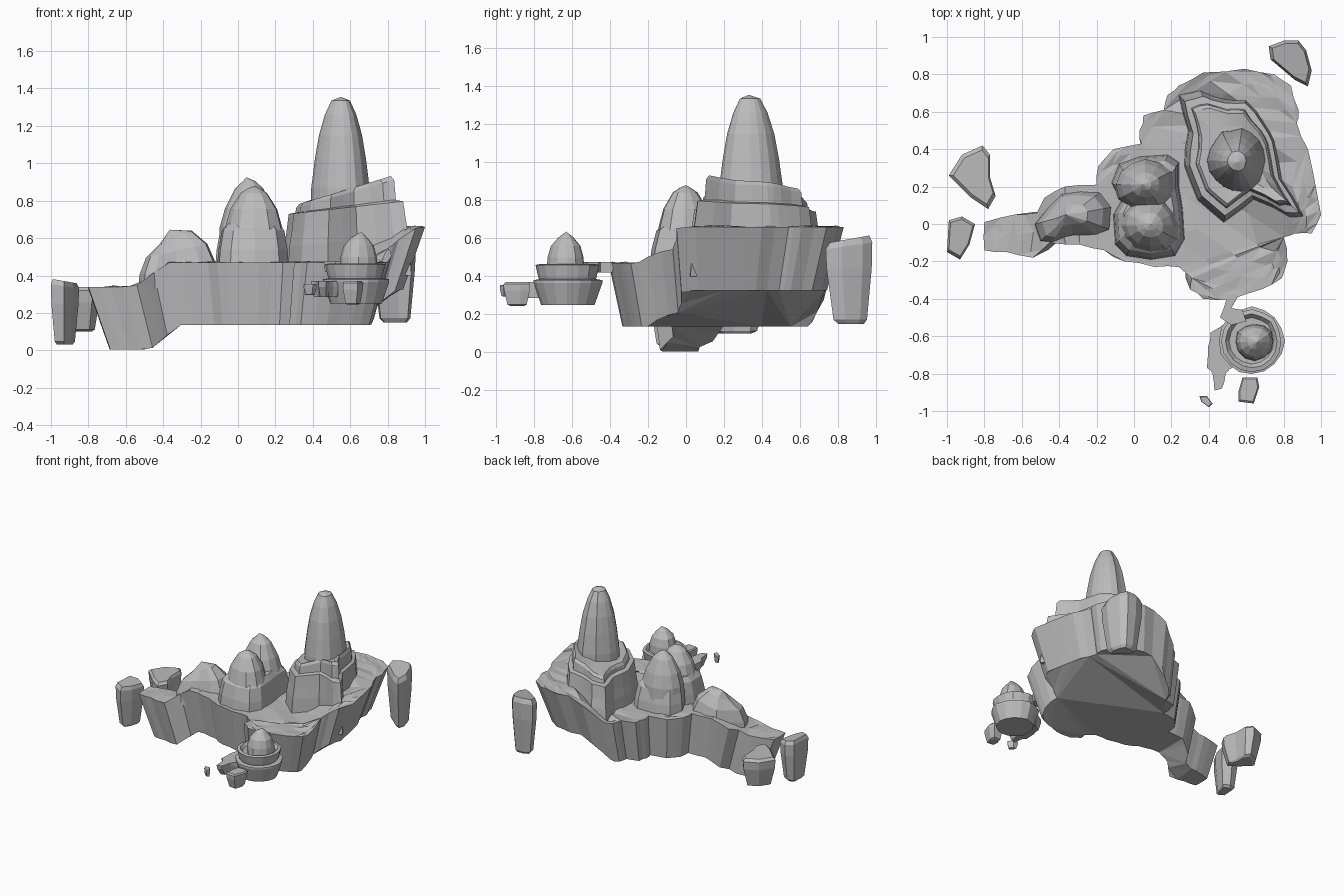
import bpy, bmesh, math, random

if "Cube" in bpy.data.objects:
    bpy.data.objects.remove(bpy.data.objects["Cube"])
random.seed(4)

rock = bpy.data.materials.new("grey_rock")
rock.diffuse_color = (0.5, 0.5, 0.5, 1)
rock.use_nodes = True
rock.node_tree.nodes["Principled BSDF"].inputs["Base Color"].default_value = rock.diffuse_color


def finish(name, bm):
    bmesh.ops.recalc_face_normals(bm, faces=bm.faces)
    me = bpy.data.meshes.new(name)
    bm.to_mesh(me)
    bm.free()
    me.materials.append(rock)
    ob = bpy.data.objects.new(name, me)
    bpy.context.collection.objects.link(ob)
    return ob


def clamp(t):
    return max(0.0, min(1.0, t))


def refine(pts, amount):
    """Split every outline edge once, nudging the new point for a craggy edge."""
    out = []
    for i, (x, y) in enumerate(pts):
        u, v = pts[(i + 1) % len(pts)]
        out += [(x, y), ((x + u) / 2 + random.uniform(-amount, amount),
                         (y + v) / 2 + random.uniform(-amount, amount))]
    return out


def oval(cx, cy, rx, ry, n, rough=0.0):
    pts = []
    for i in range(n):
        a, k = 2 * math.pi * i / n, 1 + random.uniform(-rough, rough)
        pts.append((cx + rx * k * math.cos(a), cy + ry * k * math.sin(a)))
    return pts


def loft(name, outline, centre, profile, tilt=(0, 0), peak=None):
    """Stack scaled copies of an outline; profile rows are (scale, z, tilt factor)."""
    bm = bmesh.new()
    cx, cy = centre
    rings = []
    for s, z, t in profile:
        rings.append([bm.verts.new((cx + (x - cx) * s, cy + (y - cy) * s,
                      z + t * (tilt[0] * (x - cx) + tilt[1] * (y - cy))))
                      for x, y in outline])
    n = len(outline)
    for a, b in zip(rings, rings[1:]):
        for i in range(n):
            bm.faces.new((a[i], a[(i + 1) % n], b[(i + 1) % n], b[i]))
    bm.faces.new(rings[0])
    if peak:
        p = bm.verts.new(peak)
        for i in range(n):
            bm.faces.new((rings[-1][i], rings[-1][(i + 1) % n], p))
    else:
        bm.faces.new(rings[-1])
    bmesh.ops.triangulate(bm, faces=[f for f in bm.faces if len(f.verts) > 4])
    return finish(name, bm)


# ---- main island: stepped deck, craggy wall leaning in to the underside
def deck(x, y):
    return (0.34 + 0.13 * clamp((x + 0.55) / 0.17)
            + 0.19 * clamp((x + 0.6 * y - 0.65) / 0.28))


shore = [(-.80, .01), (-.80, -.14), (-.68, -.15), (-.54, -.18), (-.45, -.10), (-.29, -.11),
         (-.16, -.14), (-.05, -.20), (.11, -.23), (.24, -.23), (.31, -.29), (.30, -.35),
         (.37, -.40), (.53, -.40), (.68, -.35), (.79, -.29), (.82, -.20), (.80, -.07),
         (.86, -.05), (.95, -.05), (1.0, .05), (.97, .21), (.93, .40), (.87, .54),
         (.88, .61), (.84, .74), (.75, .80), (.59, .83), (.37, .81), (.24, .74),
         (.18, .69), (.16, .61), (.05, .58), (.03, .50), (.04, .43), (-.11, .40),
         (-.19, .31), (-.20, .21), (-.37, .20), (-.48, .14), (-.52, .06), (-.64, .05)]
shore = refine(shore, 0.008)
bm = bmesh.new()
up = [bm.verts.new((x, y, 0)) for x, y in shore]
low = [bm.verts.new((.1 + (x - .1) * .87, .15 + (y - .15) * .87, -1)) for x, y in shore]
n = len(shore)
for i in range(n):
    bm.faces.new((up[i], low[i], low[(i + 1) % n], up[(i + 1) % n]))
bmesh.ops.triangulate(bm, faces=[bm.faces.new(up), bm.faces.new(low)])
for _ in range(2):
    inner = [e for e in bm.edges if e.calc_length() > 0.12
             and all(f.calc_center_median().z > -.1 for f in e.link_faces)]
    bmesh.ops.subdivide_edges(bm, edges=inner, cuts=1, use_grid_fill=True)
bmesh.ops.triangulate(bm, faces=[f for f in bm.faces if len(f.verts) > 4])
heights = []
for v in bm.verts:
    x, y, z = v.co
    if z < -.5:
        heights.append(deck((x - .1) / .87 + .1, (y - .15) / .87 + .15) - 0.335)
    else:
        on_rim = any(e.other_vert(v).co.z < -.5 for e in v.link_edges)
        heights.append(deck(x, y) + (0 if on_rim else random.uniform(-.008, .008)))
for v, z in zip(bm.verts, heights):
    v.co.z = z
finish("main_island", bm)

# ---- tall mountain: two stepped terraces and a ribbed spire
foot = [(.24, .69), (.35, .72), (.48, .68), (.60, .68), (.71, .54), (.76, .45), (.80, .23),
        (.92, .03), (.84, .03), (.64, .13), (.48, .01), (.34, .13), (.27, .31), (.29, .50)]
loft("mountain_lower_terrace", refine(foot, .008), (.55, .35),
     [(1.02, .40, 0), (.98, .58, .3), (.94, .66, .4), (.90, .76, .4), (.74, .77, .4)],
     tilt=(.25, 0))
loft("mountain_upper_terrace", refine(foot, .008), (.55, .36),
     [(.88, .60, 0), (.80, .74, .5), (.77, .83, 1), (.72, .85, 1), (.5, .84, .5)],
     tilt=(.22, 0))
spire = oval(.55, .34, .15, .165, 18, .07)
loft("mountain_spire", spire, (.55, .335),
     [(1.03, .70, 0), (1, .87, 0), (.88, 1.02, 0), (.74, 1.15, 0), (.54, 1.26, 0),
      (.32, 1.335, 0)], peak=(.55, .33, 1.355))

# ---- middle hill: shared skirt with twin peaks
skirt = [(-.11, .05), (-.10, -.11), (-.04, -.17), (.09, -.19), (.22, -.17), (.27, -.08),
         (.26, .08), (.24, .20), (.24, .33), (.18, .37), (.03, .36), (-.08, .32),
         (-.12, .22), (-.07, .12)]
loft("middle_hill_skirt", skirt, (.085, .09),
     [(1.02, .42, 0), (.97, .54, 0), (.88, .64, 0), (.72, .68, 0)])
loft("middle_hill_back_peak", oval(.06, .21, .165, .145, 12, .06), (.06, .21),
     [(1, .50, 0), (.95, .66, 0), (.78, .76, 0), (.46, .865, 0), (.2, .905, 0)],
     peak=(.045, .21, .925))
loft("middle_hill_front_peak", oval(.085, -.01, .175, .155, 12, .06), (.085, -.005),
     [(1, .50, 0), (.93, .64, 0), (.74, .755, 0), (.42, .84, 0), (.2, .865, 0)],
     peak=(.09, 0, .88))

# ---- left hill
knoll = [(-.53, .0), (-.50, -.09), (-.44, -.10), (-.33, -.07), (-.20, -.06), (-.13, -.03),
         (-.12, .09), (-.18, .17), (-.28, .18), (-.39, .17), (-.44, .11)]
loft("left_hill", knoll, (-.34, .05),
     [(1.02, .33, 0), (.98, .44, 1), (.80, .53, 1), (.42, .60, 1)],
     tilt=(.18, 0), peak=(-.365, .05, .645))

# ---- floating boulders: outline, top z, bottom z, top tilt
boulders = {
    "back_right_boulder": ([(.72, .95), (.80, .98), (.88, .98), (.92, .93), (.95, .82),
                            (.93, .735), (.86, .77), (.73, .88)], .60, .15, (0, .15)),
    "left_back_boulder": ([(-.99, .26), (-.92, .37), (-.81, .42), (-.77, .37), (-.77, .25),
                           (-.74, .15), (-.78, .08), (-.87, .14)], .34, .10, (0, 0)),
    "left_front_boulder": ([(-.99, .02), (-.92, .04), (-.85, 0), (-.88, -.11),
                            (-.93, -.19), (-1.0, -.15)], .37, .03, (-.15, 0)),
    "small_boulder": ([(.58, -.82), (.66, -.82), (.67, -.87), (.64, -.96), (.56, -.95),
                       (.56, -.89)], .37, .245, (0, 0)),
    "pebble": ([(.35, -.92), (.39, -.92), (.42, -.96), (.40, -.98), (.36, -.95)],
               .355, .295, (0, 0)),
}
for name, (pts, top, bottom, tilt) in boulders.items():
    c = (sum(p[0] for p in pts) / len(pts), sum(p[1] for p in pts) / len(pts))
    h = top - bottom
    loft(name, pts, c, [(.55, bottom, 0), (.72, bottom + .05 * h, 0), (.97, top - .35 * h, 0),
                        (1, top - .08 * h, 1), (.85, top, 1)], tilt=tilt)

# ---- small front island: bowl, ringed terrace, dome and side land
mid = (.63, -.625)
loft("islet_bowl", oval(*mid, .175, .18, 16, .03), mid,
     [(.78, .25, 0), (1, .365, 0), (1, .38, 0), (.85, .385, 0)])
loft("islet_terrace", oval(*mid, .16, .165, 16, .03), mid,
     [(.86, .37, 0), (.92, .40, 0), (1, .46, 0), (.86, .465, 0), (.74, .44, 0)])
loft("islet_dome", oval(.645, -.63, .105, .10, 12, .05), (.65, -.63),
     [(1, .42, 0), (.95, .50, 0), (.78, .56, 0), (.40, .605, 0)], peak=(.66, -.63, .635))
land = [(.41, -.58), (.50, -.52), (.58, -.62), (.54, -.76), (.49, -.80), (.47, -.88),
        (.43, -.89), (.42, -.80), (.39, -.77), (.395, -.66)]
loft("islet_side_land", refine(land, .005), (.48, -.68),
     [(.82, .285, 0), (.97, .34, 0), (1, .37, 0)])

# ---- rock bridge between the islands
bridge = [(.50, -.38), (.56, -.38), (.52, -.45), (.58, -.46), (.60, -.52), (.52, -.54),
          (.46, -.50), (.48, -.45)]
loft("rock_bridge", bridge, (.52, -.46), [(.92, .42, 0), (1, .475, 0)])
